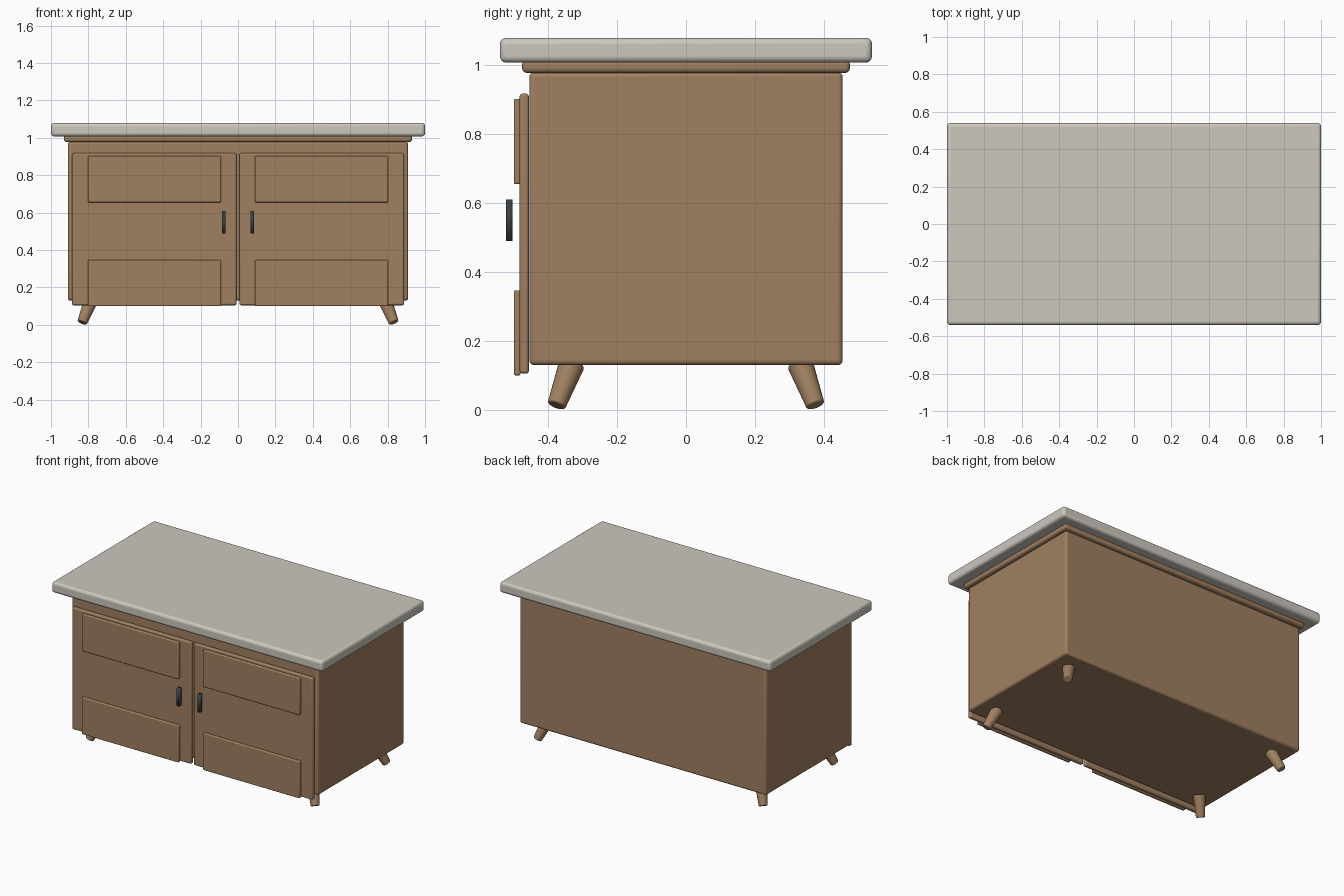
import bpy, bmesh
from mathutils import Vector, Matrix

cube = bpy.data.objects.get("Cube")
if cube:
    bpy.data.objects.remove(cube, do_unlink=True)


def material(name, rgb):
    m = bpy.data.materials.new(name)
    m.use_nodes = True
    m.diffuse_color = (*rgb, 1)
    m.node_tree.nodes["Principled BSDF"].inputs["Base Color"].default_value = (*rgb, 1)
    return m


wood = material("warm_wood", (0.35, 0.215, 0.118))
stone = material("pale_stone", (0.61, 0.58, 0.52))
metal = material("dark_metal", (0.042, 0.052, 0.058))


def add_object(name, bm, mat, bevel=0, segments=4, sharp_angle=0.7):
    mesh = bpy.data.meshes.new(name)
    bm.to_mesh(mesh)
    bm.free()
    mesh.materials.append(mat)
    obj = bpy.data.objects.new(name, mesh)
    bpy.context.collection.objects.link(obj)
    if bevel:
        mod = obj.modifiers.new("rounded_edges", "BEVEL")
        mod.width = bevel
        mod.segments = segments
        mod.limit_method = "ANGLE"
    bpy.ops.object.select_all(action="DESELECT")
    obj.select_set(True)
    bpy.context.view_layer.objects.active = obj
    if sharp_angle:
        bpy.ops.object.shade_smooth_by_angle(angle=sharp_angle)
    else:
        bpy.ops.object.shade_smooth()
    return obj


def box(name, x, y, z, mat, bevel=0, **kw):
    """Box from (min, max) pairs on each axis."""
    lo, hi = zip(sorted(x), sorted(y), sorted(z))
    bm = bmesh.new()
    bmesh.ops.create_cube(bm, size=1)
    for v in bm.verts:
        v.co = [(a + b) / 2 + c * (b - a) for a, b, c in zip(lo, hi, v.co)]
    return add_object(name, bm, mat, bevel, **kw)


def leg(name, foot, top, r_foot, r_top):
    """Tapered round leg leaning from foot to top."""
    axis = top - foot
    bm = bmesh.new()
    bmesh.ops.create_cone(bm, cap_ends=True, segments=24, radius1=r_foot,
                          radius2=r_top, depth=axis.length)
    turn = axis.to_track_quat("Z", "Y").to_matrix().to_4x4()
    bm.transform(Matrix.Translation((foot + top) / 2) @ turn)
    return add_object(name, bm, wood, 0.005, 3)


# Cabinet body, trim and worktop
box("cabinet_body", (-0.91, 0.91), (-0.455, 0.455), (0.13, 0.98), wood, 0.014)
box("top_trim", (-0.93, 0.93), (-0.476, 0.476), (0.978, 1.015), wood, 0.014)
box("worktop", (-1, 1), (-0.54, 0.54), (1.008, 1.08), stone, 0.018)

# Doors with raised panels and handles, legs in the four corners
for side, s in (("left", 1), ("right", -1)):
    box(side + "_door", (s * 0.008, s * 0.888), (-0.483, -0.456), (0.105, 0.918), wood, 0.009)
    for level, z in (("upper", (0.655, 0.903)), ("lower", (0.1, 0.347))):
        box(f"{side}_{level}_panel", (s * 0.09, s * 0.803), (-0.5, -0.48), z, wood, 0.006)
    box(side + "_handle", (s * 0.066, s * 0.086), (-0.523, -0.503), (0.49, 0.61), metal,
        sharp_angle=0)
    for end, t in (("front", -1), ("back", 1)):
        leg(f"{side}_{end}_leg", Vector((s * 0.833, t * 0.376, 0.013)),
            Vector((s * 0.785, t * 0.331, 0.134)), 0.027, 0.038)
